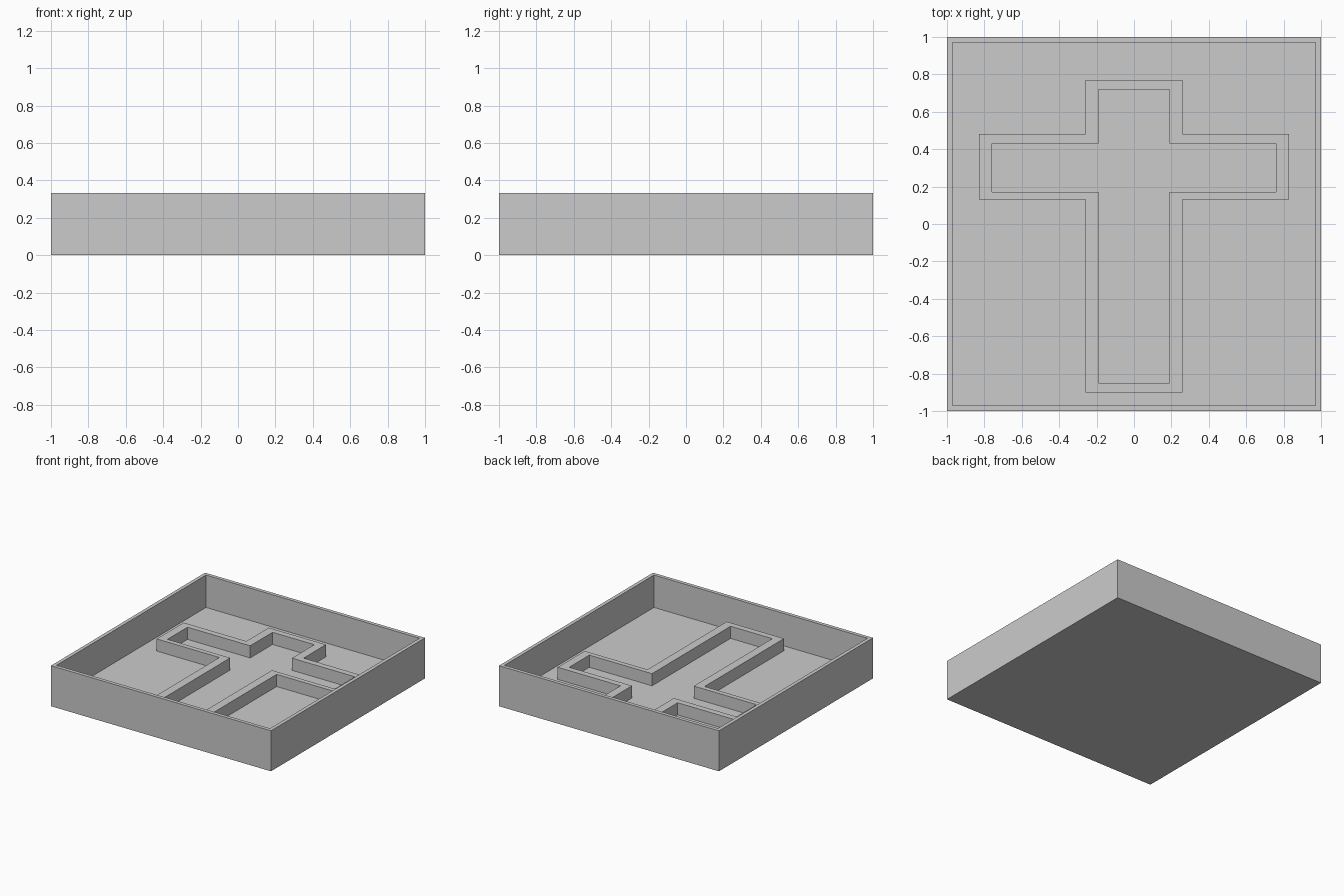
import bpy
import bmesh

cube = bpy.data.objects.get("Cube")
if cube:
    bpy.data.objects.remove(cube, do_unlink=True)

HEIGHT, FLOOR, RIDGE_TOP = 0.333, 0.067, 0.167
GREY = (0.6, 0.6, 0.6, 1)

mat = bpy.data.materials.new("plain_grey")
mat.use_nodes = True
mat.diffuse_color = GREY
mat.node_tree.nodes["Principled BSDF"].inputs["Base Color"].default_value = GREY


def rectangle(half):
    return [(-half, -half), (half, -half), (half, half), (-half, half)]


def cross(stem, arm, bottom, arm_low, arm_high, top):
    """Counter-clockwise cross outline, mirrored about x = 0."""
    right = [(stem, bottom), (stem, arm_low), (arm, arm_low),
             (arm, arm_high), (stem, arm_high), (stem, top)]
    return right + [(-x, y) for x, y in reversed(right)]


def build(name, rings, cap_ends=False, closed=False):
    """Skin a series of (outline, z) rings; cap both ends or join them."""
    bm = bmesh.new()
    loops = [[bm.verts.new((x, y, z)) for x, y in outline] for outline, z in rings]
    pairs = list(zip(loops, loops[1:]))
    if closed:
        pairs.append((loops[-1], loops[0]))
    for a, b in pairs:
        for i in range(len(a)):
            j = (i + 1) % len(a)
            bm.faces.new((a[i], a[j], b[j], b[i]))
    if cap_ends:
        bm.faces.new(loops[0][::-1])
        bm.faces.new(loops[-1])
    bmesh.ops.recalc_face_normals(bm, faces=bm.faces)
    mesh = bpy.data.meshes.new(name)
    bm.to_mesh(mesh)
    bm.free()
    mesh.materials.append(mat)
    obj = bpy.data.objects.new(name, mesh)
    bpy.context.collection.objects.link(obj)
    return obj


# Square tray: outer wall, thin rim, inner wall and floor
outer, inner = rectangle(1.0), rectangle(0.97)
build("tray", [(outer, 0), (outer, HEIGHT), (inner, HEIGHT), (inner, FLOOR)],
      cap_ends=True)

# Raised cross-shaped ridge standing on the floor
out_line = cross(0.26, 0.83, -0.90, 0.13, 0.48, 0.77)
in_line = cross(0.19, 0.76, -0.85, 0.17, 0.43, 0.72)
sunk = FLOOR - 0.01
build("cross_ridge", [(out_line, sunk), (out_line, RIDGE_TOP),
                      (in_line, RIDGE_TOP), (in_line, sunk)], closed=True)
